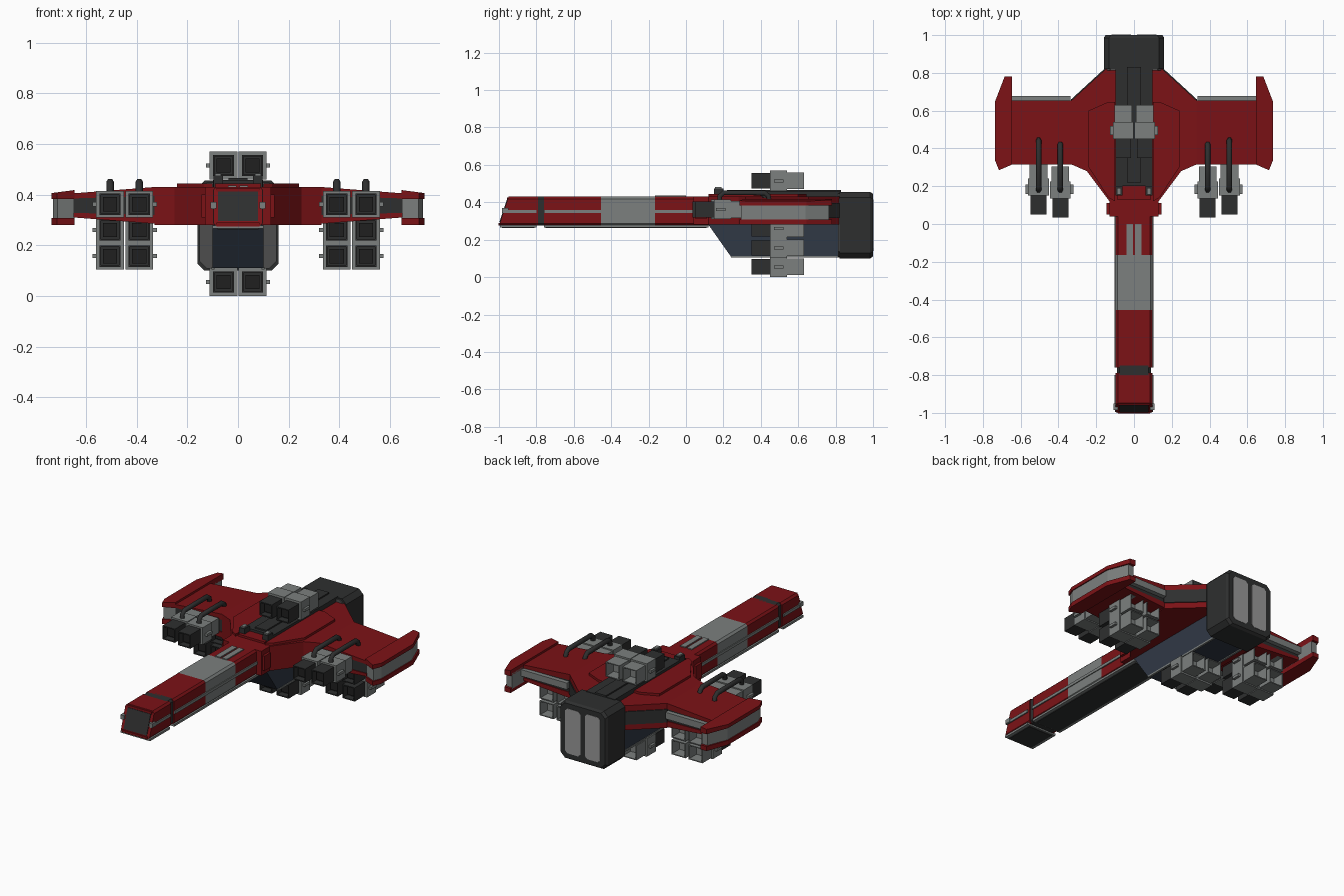
import bpy, bmesh
from mathutils import Vector

if "Cube" in bpy.data.objects:
    bpy.data.objects.remove(bpy.data.objects["Cube"])


def mat(name, r, g, b):
    m = bpy.data.materials.new(name)
    m.diffuse_color = (r, g, b, 1)
    m.use_nodes = True
    m.node_tree.nodes["Principled BSDF"].inputs["Base Color"].default_value = m.diffuse_color
    return m


RED = mat("red", 0.2, 0.006, 0.008)
GREY = mat("grey", 0.2, 0.215, 0.21)
MID = mat("mid_grey", 0.075, 0.075, 0.075)
DARK = mat("dark", 0.027, 0.028, 0.028)
BLACK = mat("black", 0.014, 0.014, 0.014)
NAVY = mat("navy", 0.03, 0.04, 0.06)
PALE = mat("pale", 0.32, 0.32, 0.32)


def finish(name, bm, m):
    bmesh.ops.recalc_face_normals(bm, faces=bm.faces)
    me = bpy.data.meshes.new(name)
    bm.to_mesh(me)
    bm.free()
    me.materials.append(m)
    ob = bpy.data.objects.new(name, me)
    bpy.context.collection.objects.link(ob)
    return ob


def loft(name, a, b, m):
    """Closed solid between two matching rings of 3D points."""
    bm = bmesh.new()
    va, vb = [bm.verts.new(p) for p in a], [bm.verts.new(p) for p in b]
    bm.faces.new(va)
    bm.faces.new(vb)
    for i in range(len(va)):
        j = (i + 1) % len(va)
        bm.faces.new((va[i], va[j], vb[j], vb[i]))
    return finish(name, bm, m)


def box(name, x0, x1, y0, y1, z0, z1, m, recess=0, rim=0.012, depth=0.03):
    """Box; recess -1 / +1 hollows its front / rear end."""
    bm = bmesh.new()
    bmesh.ops.create_cube(bm, size=1)
    for v in bm.verts:
        v.co = Vector((x0 + (v.co.x + .5) * (x1 - x0), y0 + (v.co.y + .5) * (y1 - y0),
                       z0 + (v.co.z + .5) * (z1 - z0)))
    bm.normal_update()
    if recess:
        f = [f for f in bm.faces if f.normal.y * recess > 0.9]
        bmesh.ops.inset_region(bm, faces=f, thickness=rim)
        f = bmesh.ops.extrude_face_region(bm, geom=f)
        bmesh.ops.translate(bm, vec=(0, -recess * depth, 0),
                            verts=[v for v in f["geom"] if isinstance(v, bmesh.types.BMVert)])
        # drop the inner cap left at the rim
        cap = [q for q in bm.faces if abs(q.normal.y) > 0.9 and len(q.verts) == 4
               and all(len(e.link_faces) > 2 for e in q.edges)]
        bmesh.ops.delete(bm, geom=cap, context="FACES_ONLY")
    return finish(name, bm, m)


def slab(name, pts, zb, zt, m, s=1):
    """Plan outline raised between two heights, each a number or function of x."""
    h = lambda z, x: z(x) if callable(z) else z
    return loft(name, [(s * x, y, h(zb, x)) for x, y in pts],
                [(s * x, y, h(zt, x)) for x, y in pts], m)


def section(w, z0, z1, c, y, cb=None):
    """Chamfered rectangle in the x-z plane."""
    b = c if cb is None else cb
    return [(-w, y, z0 + b), (-w + b, y, z0), (w - b, y, z0), (w, y, z0 + b),
            (w, y, z1 - c), (w - c, y, z1), (-w + c, y, z1), (-w, y, z1 - c)]


def beam(name, w, z0, z1, c, y0, y1, m):
    return loft(name, section(w, z0, z1, c, y0), section(w, z0, z1, c, y1), m)


# Nose boom in coloured segments, with a slanted tip
for name, w, y0, y1, m in (("boom_collar", .09, -.80, -.75, DARK), ("boom_front", .097, -.76, -.455, RED),
                           ("boom_band", .099, -.455, -.165, GREY), ("boom_rear", .097, -.165, .3, RED)):
    beam(name, w, .275, .43, .012, y0, y1, m)
tip = [(x, -1 + (z - .275) * .33, z) for x, y, z in section(.097, .275, .43, .012, 0)]
loft("boom_tip", tip, section(.097, .275, .43, .012, -.79), RED)
slant = lambda z, o: -1 + (z - .275) * .33 + o
quad = [(-.078, .295), (.078, .295), (.078, .412), (-.078, .412)]
loft("tip_window", [(x, slant(z, -.004), z) for x, z in quad],
     [(x, slant(z, .02), z) for x, z in quad], DARK)
for z in (.283, .42):
    box("tip_lip", -.085, .085, slant(z, -.006), slant(z, .02), z - .007, z + .007, RED)
for y0, y1 in ((-.995, -.80), (-.76, .12)):
    box("boom_keel", -.1, .1, y0, y1, .266, .279, GREY)
    box("boom_keel_plate", -.08, .08, y0 + .01, y1 - .01, .262, .27, DARK)
for s in (1, -1):
    for y0, y1 in ((-.985, -.80), (-.76, .06)):
        box("boom_side_rail", s * .09, s * .104, y0, y1, .343, .36, GREY)
    box("tip_prong", s * .085, s * .108, -.985, -.95, .345, .37, GREY)
    box("boom_top_rail", s * .006, s * .04, -.165, 0, .42, .436, GREY)

# Central hull, mirrored halves with raised top panel
hull = [(0, .04), (.13, .04), (.13, .12), (.25, .28), (.33, .315), (.33, .655), (.15, .82), (0, .82)]
panel = [(.1, .12), (.135, .14), (.24, .30), (.24, .60), (.14, .645), (.1, .645)]
rear = [(.325, .62), (.334, .659), (.154, .824), (.12, .80)]
wing = [(.33, .315), (.65, .315), (.65, .655), (.33, .655)]
core = [(.33, .32), (.65, .32), (.65, .65), (.33, .65)]
tip_out = [(.645, .78), (.685, .78), (.737, .645), (.737, .34), (.715, .285), (.645, .315)]
tip_in = [(.645, .765), (.682, .765), (.731, .64), (.731, .345), (.712, .295), (.645, .325)]
slope = lambda za, zb: (lambda x: za + (zb - za) * (x - .33) / .32)
for s in (1, -1):
    slab("hull_half", hull, .28, .43, RED, s)
    slab("hull_top_panel", panel, .42, .444, RED, s)
    slab("hull_rear_band", rear, .315, .395, DARK, s)
    box("neck_cheek", s * .09, s * .145, .05, .11, .31, .40, RED)
    # Wing: red skins around a dark core
    slab("wing_top", wing, slope(.395, .385), slope(.43, .405), RED, s)
    slab("wing_core", core, slope(.315, .325), slope(.40, .39), DARK, s)
    slab("wing_bottom", wing, slope(.285, .31), slope(.32, .328), RED, s)
    box("wing_rear_strip", s * .335, s * .645, .64, .677, .345, .385, GREY)
    # Wingtip: red caps around a grey core
    slab("wingtip_core", tip_in, .30, .395, GREY, s)
    slab("wingtip_top", tip_out, .383, lambda x: .418 - (x - .645) * .13, RED, s)
    slab("wingtip_bottom", tip_out, .28, .308, RED, s)

# Dark spine
box("spine", -.098, .098, .2, .83, .40, .458, DARK)
box("spine_ridge", -.038, .038, .22, .83, .45, .466, DARK)
box("spine_front_step", -.09, .09, .13, .21, .40, .443, RED)
for s in (1, -1):
    box("spine_front_block", s * .06, s * .097, .15, .2, .43, .475, DARK)
    box("spine_sensor", s * .068, s * .09, .155, .19, .47, .483, GREY)

# Belly
prof = [(.12, .28), (.24, .11), (.83, .11), (.83, .28)]
loft("belly", [(-.1, y, z) for y, z in prof], [(.1, y, z) for y, z in prof], NAVY)
for s in (1, -1):
    box("belly_edge", s * .092, s * .104, .24, .82, .104, .114, GREY)

# Engine block with two pale exhaust panels
beam("engine_collar", .152, .108, .448, .028, .812, .83, MID)
loft("engine", section(.16, .1, .455, .028, .82), section(.16, .1, .455, .028, .985), DARK)
loft("engine_rear_bevel", section(.16, .1, .455, .028, .985), section(.15, .11, .445, .028, 1.0), DARK)
for s in (1, -1):
    ring = lambda y: [(x + s * .067, y, z) for x, _, z in section(.052, .14, .415, .015, 0)]
    loft("exhaust_panel", ring(.99), ring(1.002), PALE)


# Launcher pods: dark muzzle, wide middle, rear sleeve
def pod(x, y, z, hz=.052, rear_len=.09):
    r = .042
    box("pod_muzzle", x - r, x + r, y, y + .12, z - r, z + r, DARK, -1, .009, .04)
    box("pod_muzzle_core", x - .028, x + .028, y + .03, y + .05, z - .028, z + .028, BLACK)
    box("pod_middle", x - .055, x + .055, y + .1, y + .19, z - hz, z + hz, GREY)
    box("pod_sleeve", x - .047, x + .047, y + .18, y + .19 + rear_len, z - .045, z + .045, GREY, 1, .008, .07)


def clamp(x, y, z):
    box("pod_clamp", x - .014, x + .014, y + .12, y + .17, z - .008, z + .008, GREY)


for s in (1, -1):
    for z in (.055, .515):
        pod(s * .057, .35, z, .055)
        clamp(s * .112, .35, z)
    for x, dy in ((.39, 0), (.505, .015)):
        pod(s * x, .035 + dy, .362, rear_len=.08)
        for z in (.157, .26):
            pod(s * x, .35, z)
    for z, y in ((.157, .35), (.26, .35), (.362, .04)):
        clamp(s * .334, y, z)
        clamp(s * .561, y, z)
    # Feed pipes from the upper pods over the wing
    for x, y1 in ((.39, .43), (.505, .45)):
        cu = bpy.data.curves.new("feed_pipe", "CURVE")
        cu.dimensions = "3D"
        cu.bevel_depth, cu.bevel_resolution = .015, 1
        sp = cu.splines.new("POLY")
        path = [(.18, .40), (.18, .432), (.2, .45), (y1 - .03, .45), (y1 - .01, .435), (y1, .39)]
        sp.points.add(len(path) - 1)
        for p, (y, z) in zip(sp.points, path):
            p.co = (s * x, y, z, 1)
        cu.use_fill_caps = True
        cu.materials.append(DARK)
        bpy.context.collection.objects.link(bpy.data.objects.new("feed_pipe", cu))
